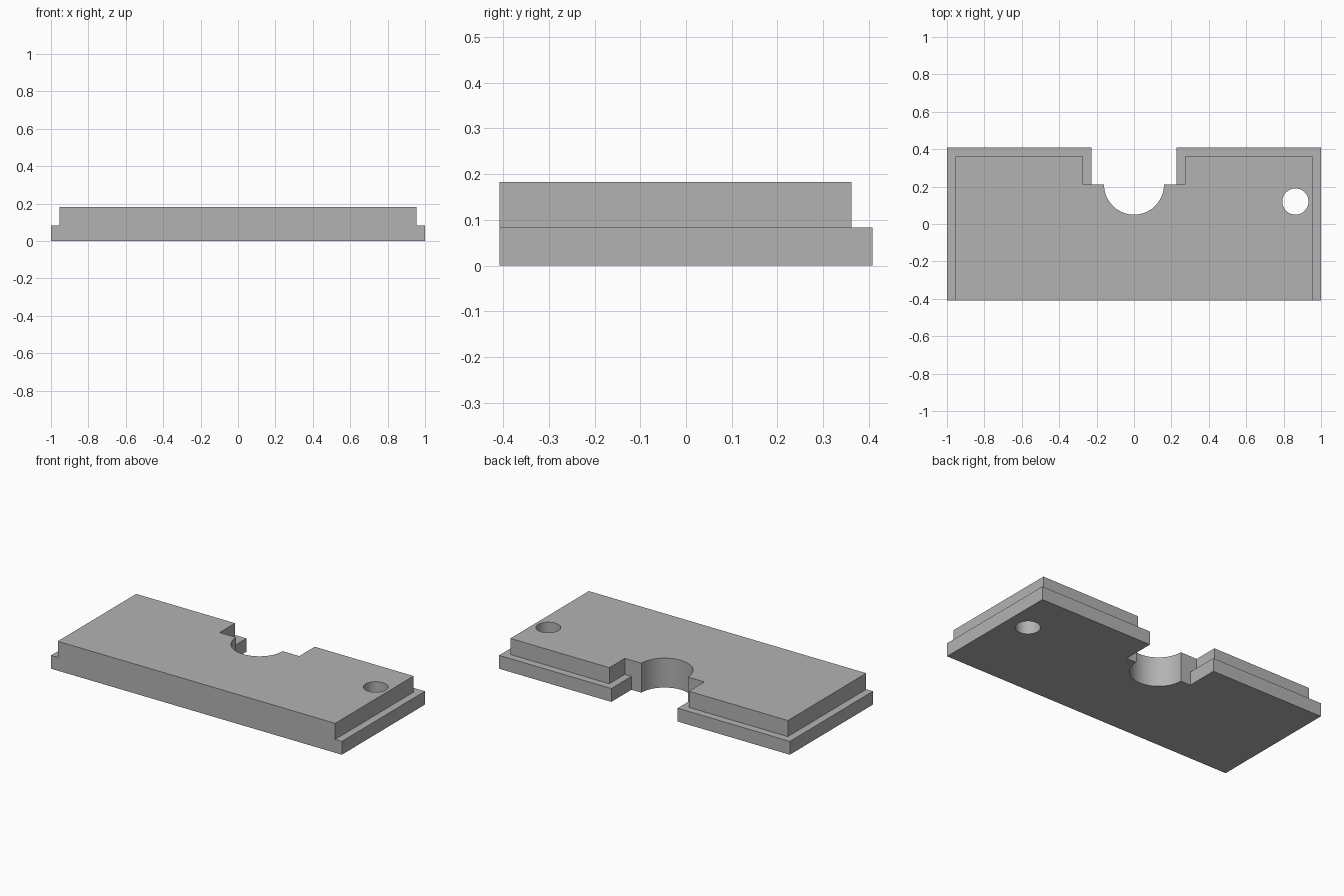
import bpy
import bmesh
from math import radians

default = bpy.data.objects.get("Cube")
if default:
    bpy.data.objects.remove(default, do_unlink=True)

grey = bpy.data.materials.new("plain_grey")
grey.use_nodes = True
colour = (0.45, 0.45, 0.45, 1)
grey.diffuse_color = colour
grey.node_tree.nodes["Principled BSDF"].inputs["Base Color"].default_value = colour

HALF_X, HALF_Y, HEIGHT = 1.0, 0.408, 0.183
STEP_Z, STEP = 0.083, 0.046      # ledge height and width
SLOT_X, SLOT_Y = 0.228, 0.21     # notch half width and inner wall
OUT = 0.6                        # cutter end beyond the block


def box(name, x0, x1, y0, y1, z0, z1):
    bpy.ops.mesh.primitive_cube_add(size=1, location=((x0 + x1) / 2, (y0 + y1) / 2, (z0 + z1) / 2))
    obj = bpy.context.object
    obj.name = name
    obj.scale = (x1 - x0, y1 - y0, z1 - z0)
    bpy.ops.object.transform_apply(location=True, rotation=False, scale=True)
    return obj


def cylinder(name, x, y, radius):
    bpy.ops.mesh.primitive_cylinder_add(vertices=64, radius=radius, depth=1, location=(x, y, 0))
    obj = bpy.context.object
    obj.name = name
    return obj


# Solid block
plate = box("stepped_plate", -HALF_X, HALF_X, -HALF_Y, HALF_Y, 0, HEIGHT)
plate.data.materials.append(grey)

# Ledges on the sides, back and notch, then the notch and round openings
edge = HALF_X - STEP
wide = SLOT_X + STEP
cutters = [
    box("left_ledge_cutter", edge, HALF_X + 1, -OUT, OUT, STEP_Z, OUT),
    box("right_ledge_cutter", -HALF_X - 1, -edge, -OUT, OUT, STEP_Z, OUT),
    box("back_ledge_cutter", -2, 2, HALF_Y - STEP, OUT, STEP_Z, OUT),
    box("notch_ledge_cutter", -wide, wide, SLOT_Y, OUT, STEP_Z, OUT),
    box("notch_cutter", -SLOT_X, SLOT_X, SLOT_Y, OUT, -OUT, OUT),
    cylinder("round_notch_cutter", 0, SLOT_Y, 0.16),
    cylinder("hole_cutter", 0.863, 0.12, 0.07),
]
bpy.ops.object.select_all(action='DESELECT')
bpy.context.view_layer.objects.active = plate
plate.select_set(True)
for cutter in cutters:
    cutter.hide_render = True
    mod = plate.modifiers.new(cutter.name, 'BOOLEAN')
    mod.operation = 'DIFFERENCE'
    mod.solver = 'EXACT'
    mod.object = cutter
    bpy.ops.object.modifier_apply(modifier=mod.name)
    bpy.data.objects.remove(cutter, do_unlink=True)

# Tidy flat faces
bm = bmesh.new()
bm.from_mesh(plate.data)
bmesh.ops.remove_doubles(bm, verts=bm.verts, dist=0.0001)
bmesh.ops.dissolve_limit(bm, angle_limit=radians(0.5), verts=bm.verts, edges=bm.edges)
bm.to_mesh(plate.data)
bm.free()
bpy.ops.object.shade_smooth_by_angle(angle=radians(30))
